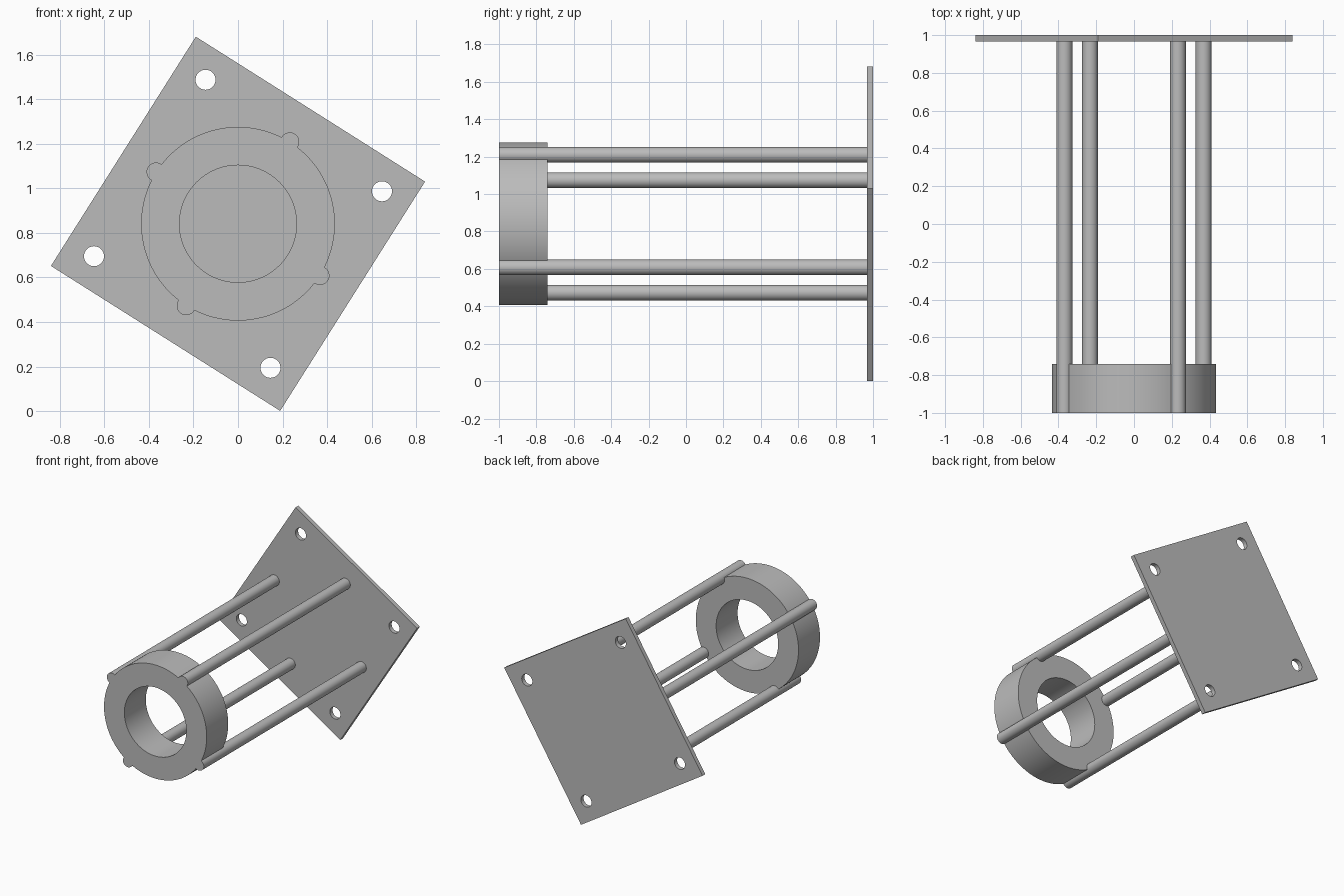
import bpy
from math import cos, sin, pi, radians

cube = bpy.data.objects.get("Cube")
if cube:
    bpy.data.objects.remove(cube, do_unlink=True)

CENTRE_Z = 0.841
TILT = radians(32.3)      # turn of the whole model about its long axis
FRONT, BACK = -1.0, 1.0
PLATE = 0.033             # plate thickness
RING_BACK = -0.74

grey = bpy.data.materials.new("plain_grey")
grey.use_nodes = True
GREY = (0.5, 0.5, 0.5, 1)
grey.diffuse_color = GREY
grey.node_tree.nodes["Principled BSDF"].inputs["Base Color"].default_value = GREY


def polar(radius, angle):
    return radius * cos(angle), CENTRE_Z + radius * sin(angle)


def cylinder(name, x, z, radius, y0, y1, sides):
    bpy.ops.mesh.primitive_cylinder_add(
        vertices=sides, radius=radius, depth=y1 - y0,
        location=(x, (y0 + y1) / 2, z), rotation=(pi / 2, 0, 0))
    obj = bpy.context.object
    obj.name = name
    obj.data.materials.append(grey)
    return obj


def cut(target, cutter):
    mod = target.modifiers.new("cut", "BOOLEAN")
    mod.operation = "DIFFERENCE"
    mod.solver = "EXACT"
    mod.object = cutter
    bpy.context.view_layer.objects.active = target
    bpy.ops.object.modifier_apply(modifier=mod.name)
    bpy.data.objects.remove(cutter, do_unlink=True)


def smooth(obj):
    bpy.ops.object.select_all(action="DESELECT")
    obj.select_set(True)
    bpy.context.view_layer.objects.active = obj
    bpy.ops.object.shade_smooth_by_angle(angle=radians(30))


# Square mounting plate at the back
bpy.ops.mesh.primitive_cube_add(size=1, location=(0, BACK - PLATE / 2, CENTRE_Z),
                                rotation=(0, TILT, 0))
plate = bpy.context.object
plate.name = "mounting_plate"
plate.scale = (1.218, PLATE, 1.218)
bpy.ops.object.transform_apply(location=False, rotation=False, scale=True)
plate.data.materials.append(grey)

# Thick ring at the front
ring = cylinder("front_ring", 0, CENTRE_Z, 0.435, FRONT, RING_BACK, 128)
cut(ring, cylinder("bore", 0, CENTRE_Z, 0.263, FRONT - 0.1, RING_BACK + 0.1, 96))

# Four rods seated in ring notches, and four bolt holes in the plate corners
for i in range(4):
    angle = pi / 2 * i - TILT
    x, z = polar(0.436, angle)
    cut(ring, cylinder("notch", x, z, 0.042, FRONT - 0.1, RING_BACK + 0.1, 40))
    smooth(cylinder(f"rod_{i + 1}", x, z, 0.042, FRONT, BACK - PLATE / 2, 40))
    x, z = polar(0.663, angle + pi / 4)
    cut(plate, cylinder("bolt_hole", x, z, 0.045, BACK - 0.2, BACK + 0.1, 40))

smooth(ring)
smooth(plate)
